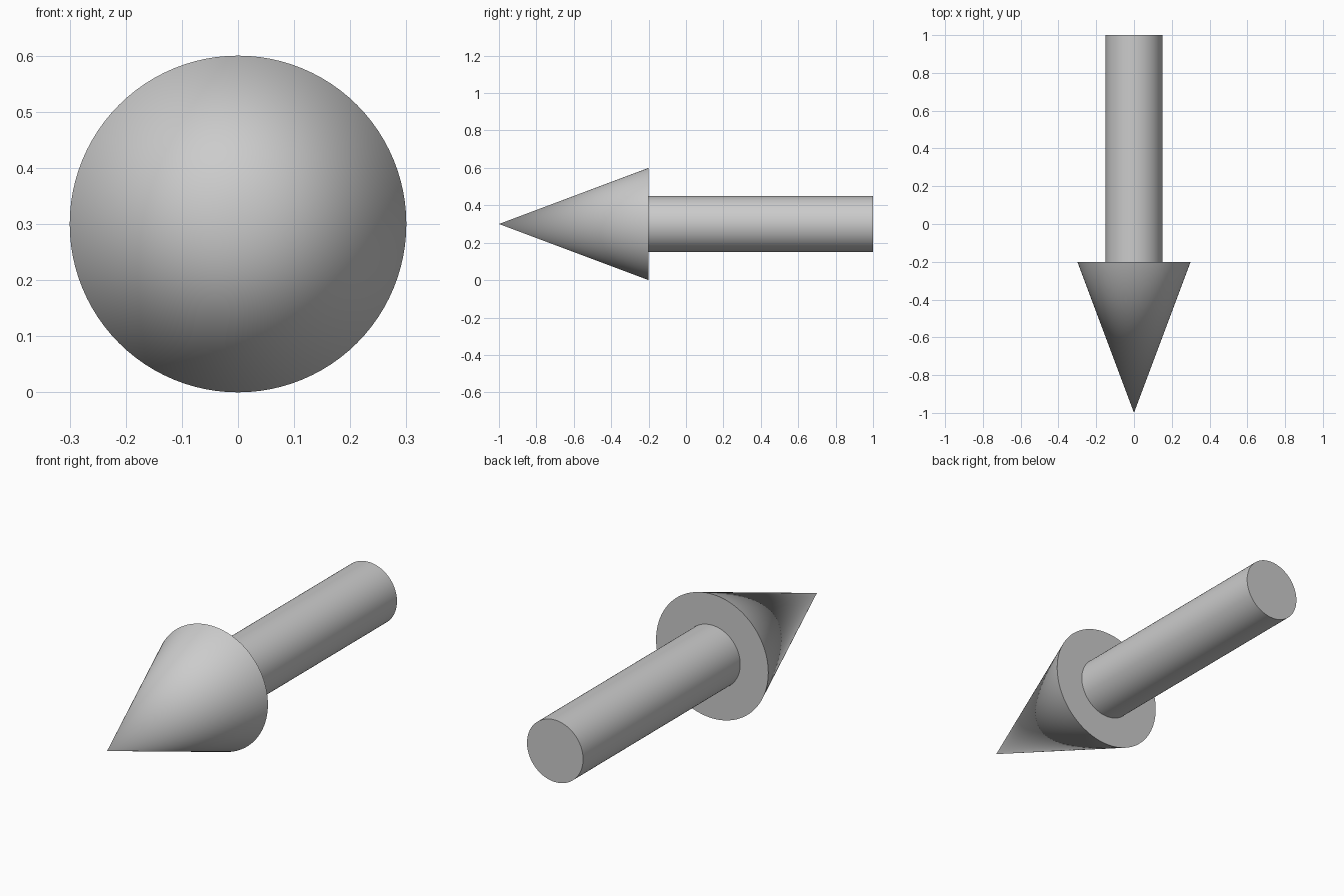
import bpy
from math import radians

if "Cube" in bpy.data.objects:
    bpy.data.objects.remove(bpy.data.objects["Cube"])

AXIS_Z = 0.3
SIDES = 96


def round_part(name, r_back, r_front, y_back, y_front):
    """Cone or cylinder lying along y, pointing towards the front (-y)."""
    bpy.ops.mesh.primitive_cone_add(
        vertices=SIDES, radius1=r_back, radius2=r_front,
        depth=y_back - y_front,
        location=(0, (y_back + y_front) / 2, AXIS_Z),
        rotation=(radians(90), 0, 0))
    obj = bpy.context.object
    obj.name = name
    bpy.ops.object.transform_apply(location=True, rotation=True, scale=True)
    bpy.ops.object.shade_smooth_by_angle(angle=radians(30))
    return obj


# Pointed head
round_part("arrow_head", 0.3, 0.0, -0.2, -1.0)
# Straight shaft behind it
round_part("arrow_shaft", 0.15, 0.15, 1.0, -0.2)
